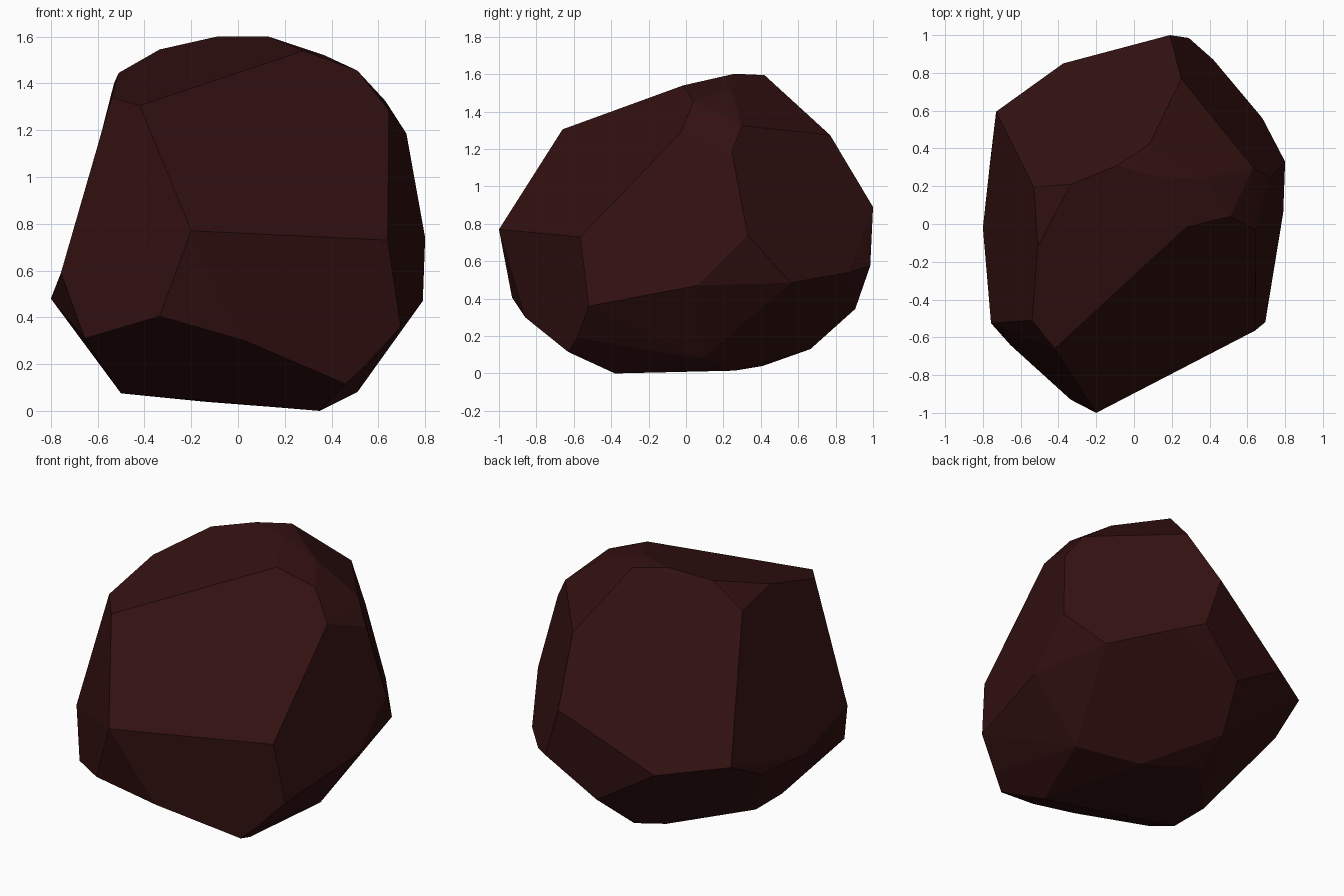
import bpy, bmesh, math

# Corner points of the faceted boulder, grouped by region
crown = [(-.09, .31, 1.6), (.13, .25, 1.6), (.08, .42, 1.595), (-.335, .21, 1.545),
         (.28, -.015, 1.54), (.37, .24, 1.52), (.51, .04, 1.455), (-.51, -.12, 1.445),
         (-.53, .195, 1.4), (-.54, -.51, 1.34), (-.42, -.66, 1.305), (.63, .3, 1.325),
         (.645, -.03, 1.285), (.25, .77, 1.275), (.72, .245, 1.185)]
front = [(-.2, -1, .77), (.64, -.565, .73), (.695, -.52, .36), (-.335, -.93, .405),
         (-.655, -.64, .31), (.03, -.86, .3), (-.757, -.525, .59)]
sides = [(.8, .33, .74), (.79, .06, .47), (.68, .56, .485), (-.8, -.02, .48), (-.76, .345, .49)]
back = [(-.73, .595, .62), (-.375, .85, .571), (.19, 1, .89), (.29, .985, .575),
        (.42, .87, .54), (-.01, .905, .345), (-.105, .665, .13)]
base = [(.35, -.38, 0), (.46, -.63, .115), (.55, -.58, .19), (.51, .09, .08),
        (.17, .26, .015), (-.15, .41, .04), (-.5, .02, .075), (-.5, -.24, .075)]

# Wrap the points in a convex skin and merge nearly flat triangles into facets
bm = bmesh.new()
for p in crown + front + sides + back + base:
    bm.verts.new(p)
hull = bmesh.ops.convex_hull(bm, input=bm.verts)
loose = [v for v in bm.verts if not v.link_faces]
bmesh.ops.delete(bm, geom=loose, context='VERTS')
bmesh.ops.dissolve_limit(bm, angle_limit=math.radians(4), verts=bm.verts, edges=bm.edges)
bmesh.ops.recalc_face_normals(bm, faces=bm.faces)

mesh = bpy.data.meshes.new("boulder")
bm.to_mesh(mesh)
bm.free()
rock = bpy.data.objects.new("boulder", mesh)
bpy.context.collection.objects.link(rock)

# Dark red stone
mat = bpy.data.materials.new("dark red stone")
mat.diffuse_color = (.033, .0055, .0055, 1)
mesh.materials.append(mat)
